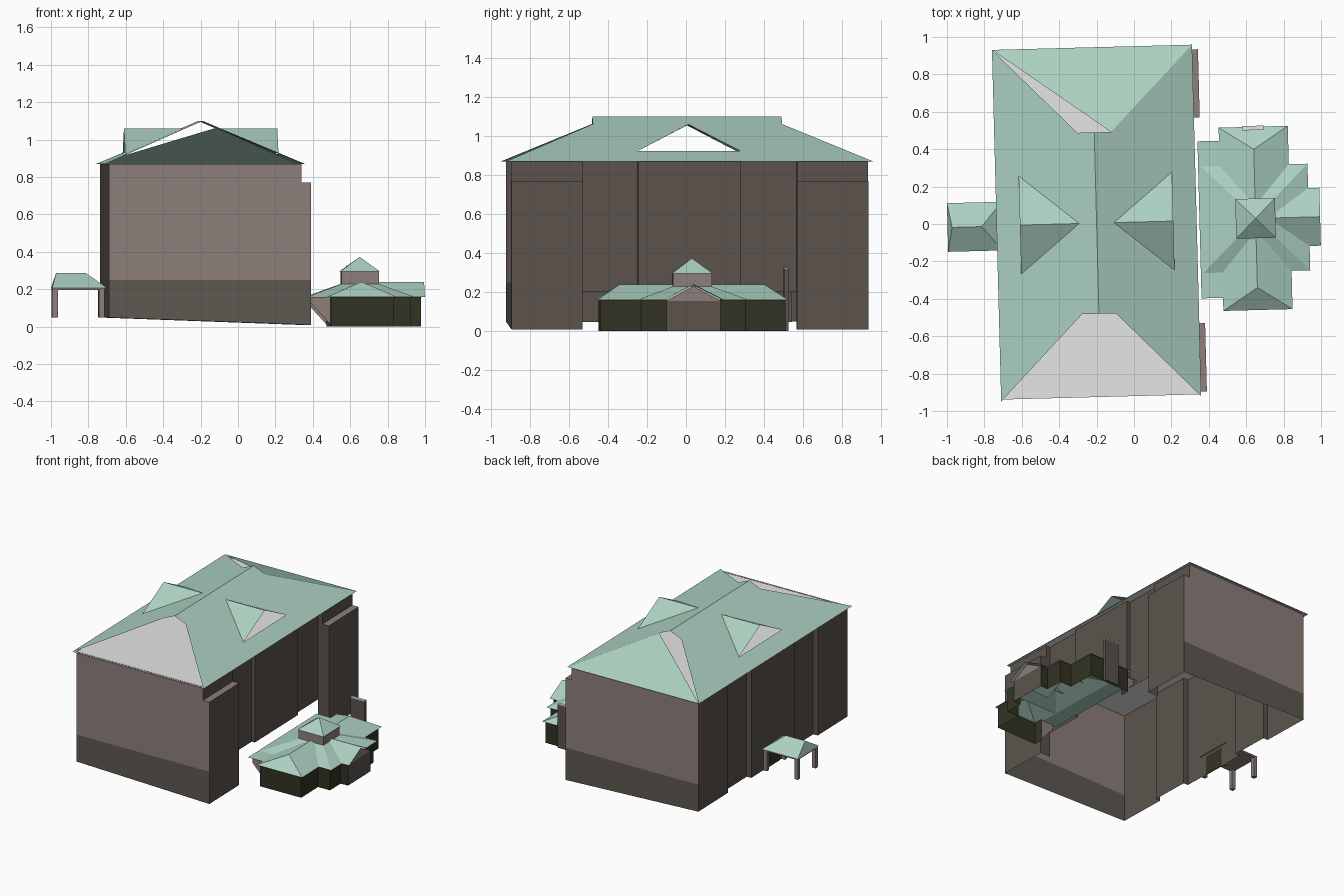
import bpy, math
from mathutils import Matrix

if "Cube" in bpy.data.objects:
    bpy.data.objects.remove(bpy.data.objects["Cube"])


def srgb(r, g, b):
    return tuple(((c / 255 + 0.055) / 1.055) ** 2.4 for c in (r, g, b)) + (1,)


def material(name, *rgb):
    m = bpy.data.materials.new(name)
    m.diffuse_color = srgb(*rgb)
    m.use_nodes = True
    m.node_tree.nodes["Principled BSDF"].inputs["Base Color"].default_value = m.diffuse_color
    return m


GREEN = material("roof_green", 172, 208, 193)
BROWN = material("wall_brown", 142, 127, 124)
BASE = material("base_olive_grey", 94, 89, 81)
SIDE = material("side_wall_dark", 91, 83, 77)
DARK = material("pavilion_dark_olive", 50, 50, 36)
PALE = material("ceiling_pale_grey", 230, 230, 230)

# Both buildings are turned slightly on the plot
TURN = Matrix.Rotation(math.radians(1.5), 4, 'Z')
HOUSE = Matrix.Translation((-0.2, 0.005, 0)) @ TURN
PAVILION = Matrix.Translation((0.65, 0.03, 0)) @ TURN
PORCH = Matrix.Translation((-0.855, -0.015, 0)) @ TURN


def mesh(name, verts, faces, mat, frame):
    me = bpy.data.meshes.new(name)
    me.from_pydata([frame @ Matrix.Translation(v).to_translation() for v in verts], [], faces)
    me.materials.append(mat)
    me.update()
    ob = bpy.data.objects.new(name, me)
    bpy.context.collection.objects.link(ob)
    return ob


def polygon(name, pts, mat, frame):
    return mesh(name, pts, [range(len(pts))], mat, frame)


def walls(name, path, bottom, top, mat, frame):
    """Vertical strip along a plan path; bottom is a number or a function of x."""
    low = bottom if callable(bottom) else (lambda x: bottom)
    n = len(path)
    v = [(x, y, low(x)) for x, y in path] + [(x, y, top) for x, y in path]
    f = [(i, i + 1, n + i + 1, n + i) for i in range(n - 1)]
    return mesh(name, v, f, mat, frame)


def box(name, x0, x1, y0, y1, z0, z1, mat, frame):
    v = [(x, y, z) for z in (z0, z1) for x, y in ((x0, y0), (x1, y0), (x1, y1), (x0, y1))]
    f = [(3, 2, 1, 0), (4, 5, 6, 7)] + [(i, (i + 1) % 4, 4 + (i + 1) % 4, 4 + i) for i in range(4)]
    return mesh(name, v, f, mat, frame)


def hip_roof(name, x0, x1, y0, y1, z0, ridge, zr, mat, frame, closed=False):
    """Eave rectangle with a ridge from ridge[0] to ridge[1] (plan points)."""
    v = [(x0, y0, z0), (x1, y0, z0), (x1, y1, z0), (x0, y1, z0),
         (*ridge[0], zr), (*ridge[1], zr)]
    if ridge[0][0] == ridge[1][0]:      # ridge along y
        f = [(0, 1, 4), (2, 3, 5), (1, 2, 5, 4), (3, 0, 4, 5)]
    else:                               # ridge along x
        f = [(3, 0, 4), (1, 2, 5), (0, 1, 5, 4), (2, 3, 4, 5)]
    if closed:
        f.append((3, 2, 1, 0))
    return mesh(name, v, f, mat, frame)


def mirror_y(path):
    return path + [(x, -y) for x, y in reversed(path)]


# ---- House: roof slopes with dormer openings, and the dormers
def slope_z(x):
    return 1.1 - 0.43 * x


for s, side in ((1, "east"), (-1, "west")):
    plan = [(0, -.485), (.09, -.485), (.535, -.94), (.535, .94), (.09, .485), (0, .485),
            (0, 0), (.093, 0), (.41, -.262), (.41, .262)]
    v = [(s * x, y, slope_z(x)) for x, y in plan] + [(s * .41, 0, 1.06)]
    f = [(6, 0, 1, 2, 8, 7), (6, 7, 9, 3, 4, 5), (2, 3, 9, 8)]
    d = [(7, 8, 10), (7, 10, 9)]
    if s < 0:
        f, d = [t[::-1] for t in f], [t[::-1] for t in d]
    mesh(side + "_roof_slope", v, f, GREEN, HOUSE)
    mesh(side + "_dormer_roof", [v[i] for i in (7, 8, 9, 10)],
         [[{7: 0, 8: 1, 9: 2, 10: 3}[i] for i in t] for t in d], GREEN, HOUSE)

# Back end has a partial hip, the front end is open over the ceiling
polygon("back_roof_hip", [(.535, .94, .87), (-.535, .94, .87), (.09, .485, slope_z(.09))], GREEN, HOUSE)
polygon("attic_ceiling", [(-.53, -.93, .868), (.53, -.93, .868), (.53, .93, .868), (-.53, .93, .868)], PALE, HOUSE)


# ---- House: walls
def ground(x):
    return 0.03 - 0.037 * x


for s, end in ((-1, "front"), (1, "back")):
    y = s * .915
    order = -s
    upper = [(-.513, y, .25), (.566, y, .25), (.566, y, .77), (.515, y, .77), (.515, y, .87), (-.513, y, .87)]
    lower = [(-.513, y, ground(-.513)), (.566, y, ground(.566)), (.566, y, .25), (-.513, y, .25)]
    polygon(end + "_wall", upper[::order], BROWN, HOUSE)
    polygon(end + "_wall_base", lower[::order], BASE, HOUSE)
    # lower corner bays on the east side
    ys = s * .55
    walls(end + "_bay_wall", [(.566, y), (.566, ys), (.48, ys)][::order * -1], ground, .77, SIDE, HOUSE)
    polygon(end + "_bay_cap", [(.515, y, .77), (.566, y, .77), (.566, ys, .77), (.48, ys, .77), (.515, ys, .77)],
            BROWN, HOUSE)
    walls(end + "_bay_upper_wall", [(.515, y), (.515, ys), (.48, ys)], .77, .87, SIDE, HOUSE)

walls("west_wall", mirror_y([(-.513, .915), (-.513, .55), (-.475, .55), (-.475, .265), (-.513, .265)]),
      ground, .87, SIDE, HOUSE)
walls("east_wall", mirror_y([(.48, -.55), (.48, -.265), (.505, -.265)]), .2, .87, SIDE, HOUSE)
box("west_door", -.518, -.511, -.08, .08, .05, .19, DARK, HOUSE)

# ---- Pavilion: crossing roofs
Z = .16
hip_roof("pavilion_long_roof", -.185, .185, -.49, .49, Z, ((0, -.37), (0, .37)), .24, GREEN, PAVILION)
hip_roof("pavilion_square_roof", -.285, .285, -.285, .285, Z, ((0, -.001), (0, .001)), .265, GREEN, PAVILION)
mesh("entrance_gable_roof",
     [(0, -.155, Z), (.345, -.155, Z), (.345, 0, .24), (0, 0, .24), (.345, .155, Z), (0, .155, Z)],
     [(0, 1, 2, 3), (3, 2, 4, 5)], GREEN, PAVILION)
for s, end in ((-1, "front"), (1, "back")):
    polygon(end + "_link_roof", [(-.30, 0, Z), (-.18, 0, Z), (-.18, s * .42, Z), (-.30, s * .42, Z)][::s], GREEN, PAVILION)
    # link wall with a raked lower edge
    y = s * .41
    polygon(end + "_link_wall", [(-.27, y, .125), (-.165, y, .01), (-.165, y, Z), (-.27, y, Z)][::-s], BROWN, PAVILION)
    # stepped pavilion wall
    path = [(-.165, .41), (-.165, .475), (.168, .475), (.168, .268), (.265, .268), (.265, .138), (.325, .138)]
    walls(end + "_pavilion_wall", [(x, s * y) for x, y in path][::s], 0, .165, DARK, PAVILION)

# Entrance end
walls("entrance_wall", [(.325, -.138), (.325, .138)], 0, .16, SIDE, PAVILION)
polygon("entrance_gable", [(.327, -.138, .155), (.327, .138, .155), (.327, 0, .23)], BROWN, PAVILION)

# Cupola
walls("cupola_wall", [(-.1, -.1), (.1, -.1), (.1, .1), (-.1, .1), (-.1, -.1)], .2, .297, BROWN, PAVILION)
hip_roof("cupola_roof", -.106, .106, -.106, .106, .295, ((0, -.0005), (0, .0005)), .373, GREEN, PAVILION, True)

# Small upright slab behind the pavilion
box("back_slab", -.06, .055, .472, .495, 0, .32, SIDE, PAVILION)
box("back_slab_cap", -.06, .055, .472, .495, .32, .326, PALE, PAVILION)

# ---- West porch
hip_roof("porch_roof", -.142, .15, -.13, .13, .208, ((-.117, 0), (.04, 0)), .288, GREEN, PORCH, True)
box("porch_beam", -.139, .14, -.125, .125, .197, .208, BROWN, PORCH)
for i, x in enumerate((-.125, .125)):
    for j, y in enumerate((-.11, .11)):
        box(f"porch_post_{i}{j}", x - .014, x + .014, y - .014, y + .014, .05, .2, BROWN, PORCH)
